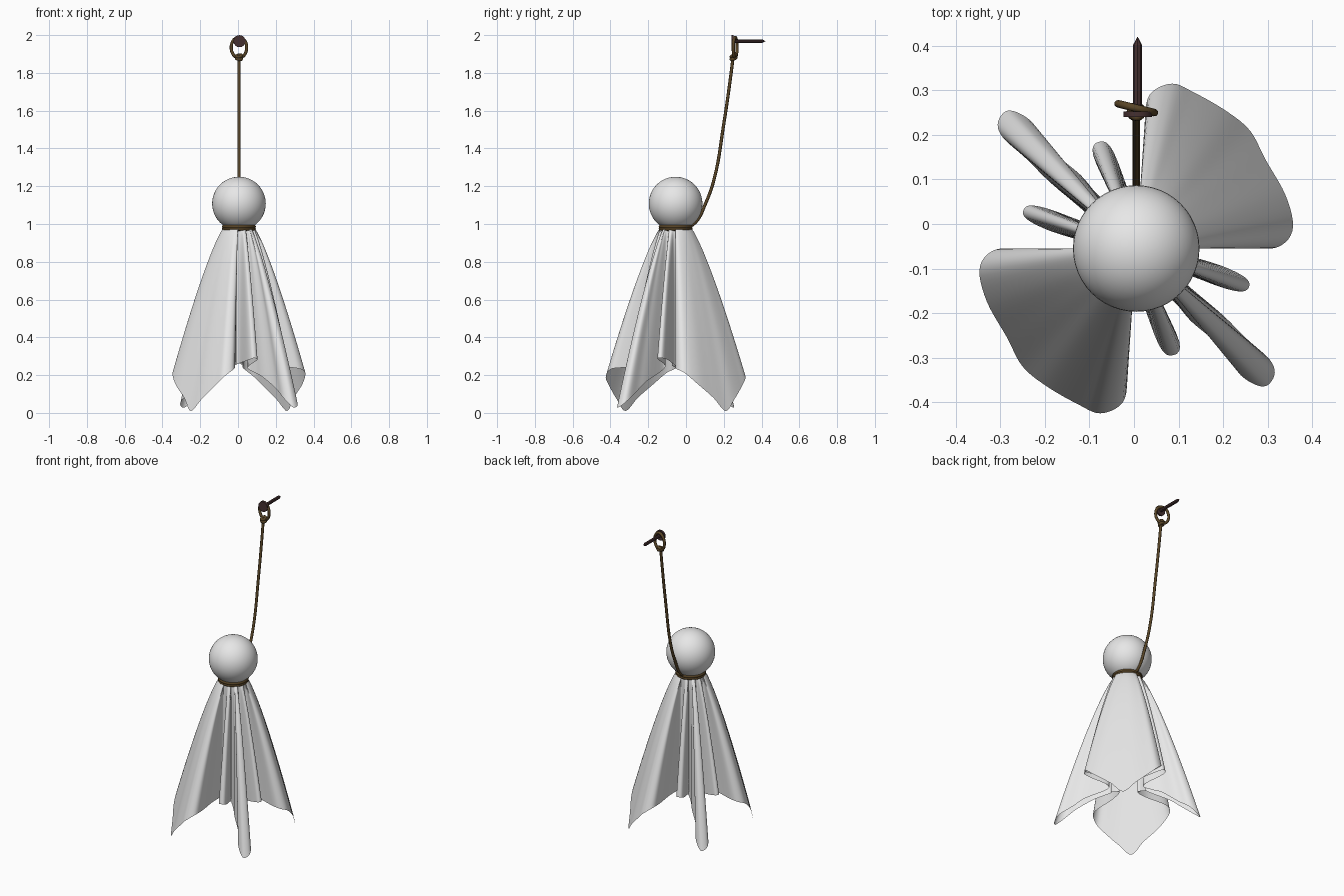
import bpy, bmesh, math
from mathutils import Vector

if "Cube" in bpy.data.objects:
    bpy.data.objects.remove(bpy.data.objects["Cube"])

CX, CY = 0.005, -0.055


def material(name, rgb):
    m = bpy.data.materials.new(name)
    m.diffuse_color = (*rgb, 1)
    m.use_nodes = True
    m.node_tree.nodes["Principled BSDF"].inputs["Base Color"].default_value = m.diffuse_color
    return m


CLOTH = material("white cloth", (0.8, 0.8, 0.8))
ROPE = material("brown cord", (0.10, 0.06, 0.02))
IRON = material("dark rusty iron", (0.06, 0.03, 0.03))


def finish(obj, name, mat, angle=180):
    obj.name = name
    obj.data.materials.clear()
    obj.data.materials.append(mat)
    bpy.ops.object.select_all(action='DESELECT')
    obj.select_set(True)
    bpy.context.view_layer.objects.active = obj
    bpy.ops.object.shade_smooth_by_angle(angle=math.radians(angle))


def tube(name, pts, radius, cyclic=False):
    cu = bpy.data.curves.new(name, 'CURVE')
    cu.dimensions = '3D'
    cu.bevel_depth = radius
    cu.bevel_resolution = 2
    cu.resolution_u = 6
    cu.use_fill_caps = True
    sp = cu.splines.new('BEZIER')
    sp.bezier_points.add(len(pts) - 1)
    for bp, p in zip(sp.bezier_points, pts):
        bp.co = p
        bp.handle_left_type = bp.handle_right_type = 'AUTO'
    sp.use_cyclic_u = cyclic
    obj = bpy.data.objects.new(name, cu)
    bpy.context.collection.objects.link(obj)
    bpy.ops.object.select_all(action='DESELECT')
    obj.select_set(True)
    bpy.context.view_layer.objects.active = obj
    bpy.ops.object.convert(target='MESH')
    finish(bpy.context.object, name, ROPE)


def catmull(p0, p1, p2, p3, t):
    return 0.5 * (2 * p1 + (p2 - p0) * t + (2 * p0 - 5 * p1 + 4 * p2 - p3) * t * t
                  + (3 * p1 - p0 - 3 * p2 + p3) * t ** 3)


# Head
bpy.ops.mesh.primitive_uv_sphere_add(segments=48, ring_count=24, radius=0.142,
                                     location=(CX, CY, 1.108))
finish(bpy.context.object, "head", CLOTH)

# Skirt hem, half of it, relative to the axis: wide flap, fold, corner wing, fold, flap side
half = [
    (.255, .265, .01), (.20, .31, .07), (.13, .35, .14), (.08, .37, .19),
    (.03, .345, .23), (.02, .28, .24), (.025, .16, .25), (.005, .08, .26),
    (-.05, .215, .28), (-.08, .24, .29), (-.097, .21, .28), (-.045, .09, .24),
    (-.09, .125, .21), (-.125, .165, .19), (-.195, .225, .13), (-.235, .285, .08),
    (-.285, .31, .03), (-.31, .285, .04), (-.30, .25, .07), (-.245, .20, .12),
    (-.195, .15, .17), (-.09, .055, .24),
    (-.20, .09, .28), (-.245, .095, .29), (-.25, .07, .29), (-.195, .04, .28),
    (-.08, .0, .25), (-.16, -.02, .25), (-.28, .0, .24), (-.33, -.01, .23),
    (-.352, -.05, .21), (-.335, -.12, .15), (-.29, -.20, .08),
]
ctrl = [Vector(p) for p in half] + [Vector((-x, -y, z)) for x, y, z in half]
n, SUB, ROWS = len(ctrl), 5, 32
hem = [catmull(ctrl[i - 1], ctrl[i], ctrl[(i + 1) % n], ctrl[(i + 2) % n], k / SUB)
       for i in range(n) for k in range(SUB)]

bm = bmesh.new()
rows = []
for j in range(ROWS + 1):
    s = j / ROWS
    f = s ** 0.8
    row = []
    for h in hem:
        d = Vector((h.x, h.y)).normalized() * 0.078
        row.append(bm.verts.new((CX + d.x + (h.x - d.x) * f,
                                 CY + d.y + (h.y - d.y) * f,
                                 0.985 + (h.z - 0.985) * s)))
    rows.append(row)
m = len(hem)
for a, b in zip(rows, rows[1:]):
    for i in range(m):
        k = (i + 1) % m
        bm.faces.new((a[i], b[i], b[k], a[k]))
me = bpy.data.meshes.new("skirt")
bm.to_mesh(me)
bm.free()
skirt = bpy.data.objects.new("skirt", me)
bpy.context.collection.objects.link(skirt)
finish(skirt, "skirt", CLOTH)

# Cord round the neck (two turns)
for i, z in enumerate((0.974, 0.986)):
    bpy.ops.mesh.primitive_torus_add(major_segments=40, minor_segments=8, major_radius=0.080,
                                     minor_radius=0.010, location=(CX, CY, z))
    finish(bpy.context.object, f"neck_cord_{i + 1}", ROPE)

# Hanging cord
tube("hanging_cord", [(CX, .015, .98), (CX, .06, 1.02), (CX, .10, 1.10), (CX, .147, 1.23),
                      (CX, .20, 1.53), (CX, .235, 1.77), (CX, .25, 1.89)], 0.0085)

# Loop over the nail, slightly turned, and its knot
tube("cord_loop", [(CX + .041 * math.sin(a), .26 - .010 * math.sin(a), 1.934 + .054 * math.cos(a))
                   for a in (i * math.tau / 12 for i in range(12))], 0.0085, True)
for i, z in enumerate((1.876, 1.890)):
    bpy.ops.mesh.primitive_torus_add(major_segments=16, minor_segments=8, major_radius=0.013,
                                     minor_radius=0.009, location=(CX, .252, z),
                                     rotation=(0.35, 0.2 - 0.4 * i, 0))
    finish(bpy.context.object, f"knot_{i + 1}", ROPE)

# Nail: head, shaft, point, all along y
for name, r1, r2, y0, y1 in (("nail_head", .032, .032, .240, .252),
                             ("nail_shaft", .010, .010, .250, .402),
                             ("nail_point", .010, .0005, .402, .420)):
    bpy.ops.mesh.primitive_cone_add(vertices=16 if name == "nail_head" else 8,
                                    radius1=r1, radius2=r2, depth=y1 - y0,
                                    location=(CX + .003, (y0 + y1) / 2, 1.968),
                                    rotation=(-math.pi / 2, 0, 0))
    finish(bpy.context.object, name, IRON, 35)
